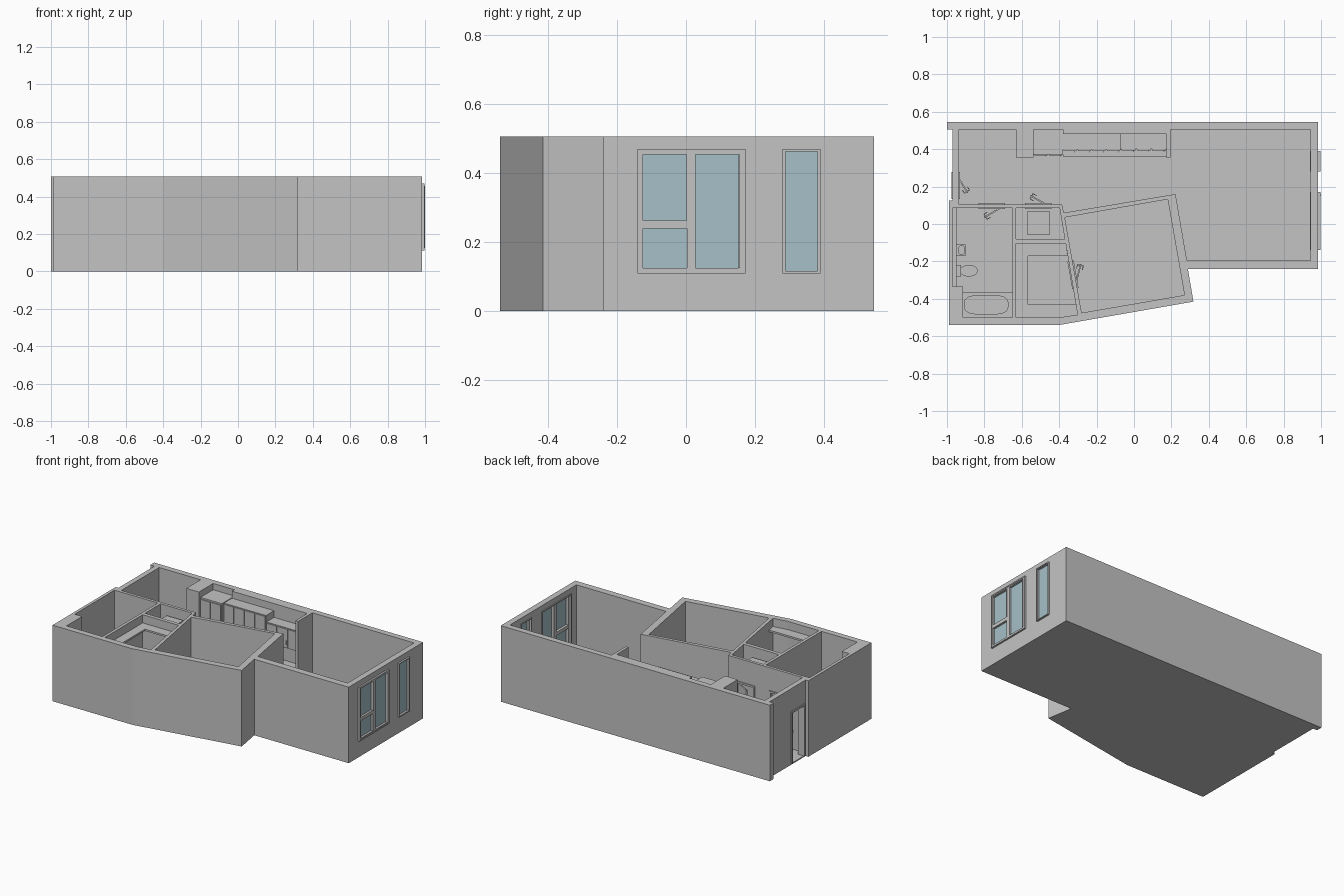
import bpy, bmesh, math
from mathutils import Matrix, Vector

if "Cube" in bpy.data.objects:
    bpy.data.objects.remove(bpy.data.objects["Cube"])

H, FLOOR, DOOR_H = 0.507, 0.008, 0.345


def material(name, colour):
    m = bpy.data.materials.new(name)
    m.use_nodes = True
    m.diffuse_color = colour
    m.node_tree.nodes["Principled BSDF"].inputs["Base Color"].default_value = colour
    return m


GREY = material("plaster_grey", (0.55, 0.55, 0.55, 1))
GLASS = material("window_glass", (0.38, 0.53, 0.58, 1))


def finish(name, bm, mat=GREY):
    bmesh.ops.recalc_face_normals(bm, faces=bm.faces)
    mesh = bpy.data.meshes.new(name)
    bm.to_mesh(mesh)
    bm.free()
    mesh.materials.append(mat)
    ob = bpy.data.objects.new(name, mesh)
    bpy.context.collection.objects.link(ob)
    return ob


def prism(name, outline, z0, z1, mat=GREY):
    bm = bmesh.new()
    face = bm.faces.new([bm.verts.new((x, y, z0)) for x, y in outline])
    top = bmesh.ops.extrude_face_region(bm, geom=[face])["geom"]
    bmesh.ops.translate(bm, vec=(0, 0, z1 - z0),
                        verts=[v for v in top if isinstance(v, bmesh.types.BMVert)])
    return finish(name, bm, mat)


def box(name, x, y, z, mat=GREY):
    return prism(name, [(x[0], y[0]), (x[1], y[0]), (x[1], y[1]), (x[0], y[1])], *z, mat)


def oval(cx, cy, rx, ry, power=1.0, n=32):
    pts = []
    for i in range(n):
        c, s = math.cos(math.tau * i / n), math.sin(math.tau * i / n)
        pts.append((cx + rx * math.copysign(abs(c) ** power, c),
                    cy + ry * math.copysign(abs(s) ** power, s)))
    return pts


def cut(target, cutter):
    cutter.hide_render = True
    mod = target.modifiers.new("cut", 'BOOLEAN')
    mod.operation, mod.solver, mod.object = 'DIFFERENCE', 'EXACT', cutter
    bpy.context.view_layer.objects.active = target
    bpy.ops.object.modifier_apply(modifier=mod.name)
    bpy.data.objects.remove(cutter)


def place(ob, x, y, angle):
    ob.data.transform(Matrix.Translation((x, y, 0)) @ Matrix.Rotation(angle, 4, 'Z'))
    return ob


# Outer shell with a thin floor
shell = prism("apartment_walls", [
    (-1, 0.545), (-1, 0.505), (-0.97, 0.505), (-0.97, 0.125), (-0.99, 0.125), (-0.99, -0.54),
    (-0.4, -0.54), (0.318, -0.415), (0.288, -0.24), (0.985, -0.24), (0.985, 0.545)], 0, H)

# Rooms hollowed out of the shell
rooms = {
    "living_room": [
        (-0.935, 0.505), (-0.63, 0.505), (-0.63, 0.355), (-0.537, 0.355), (-0.537, 0.505),
        (-0.38, 0.505), (-0.38, 0.48), (0.175, 0.48), (0.175, 0.355), (0.195, 0.355),
        (0.195, 0.505), (0.945, 0.505), (0.945, -0.195), (0.283, -0.195), (0.222, 0.16),
        (-0.375, 0.06), (-0.385, 0.105), (-0.935, 0.105)],
    "bedroom": [(-0.37, 0.035), (0.18, 0.132), (0.27, -0.38), (-0.28, -0.475)],
    "bathroom": [(-0.97, 0.085), (-0.65, 0.085), (-0.65, -0.5), (-0.915, -0.5),
                 (-0.915, -0.335), (-0.97, -0.335)],
    "utility": [(-0.63, 0.085), (-0.398, 0.085), (-0.37, -0.08), (-0.63, -0.08)],
    "wardrobe": [(-0.63, -0.105), (-0.365, -0.105), (-0.302, -0.485), (-0.4, -0.5), (-0.63, -0.5)],
}
for name, outline in rooms.items():
    cut(shell, prism(name + "_cutter", outline, FLOOR, H + 0.1))


# Doorways: opening, trim, and an open leaf with lever handles
def doorway(name, hinge, angle, depth, width, swing):
    cut(shell, place(box("door_cutter", (0, width), (-0.04, 0.04), (FLOOR, DOOR_H)), *hinge, angle))
    y = (-depth / 2 - 0.006, depth / 2 + 0.006)
    for part, x, z in (("left_trim", (-0.01, 0.002), (FLOOR, DOOR_H)),
                       ("right_trim", (width - 0.002, width + 0.01), (FLOOR, DOOR_H)),
                       ("top_trim", (-0.01, width + 0.01), (DOOR_H - 0.002, DOOR_H + 0.01))):
        place(box(name + "_" + part, x, y, z), *hinge, angle)
    place(box(name + "_leaf", (0, width - 0.005), (-0.004, 0.004), (FLOOR, DOOR_H - 0.005)),
          *hinge, swing)
    place(box(name + "_spindle", (width - 0.016, width - 0.01), (-0.016, 0.016), (0.165, 0.171)),
          *hinge, swing)
    for side in (-1, 1):
        place(box(name + "_lever", (width - 0.034, width - 0.01),
                  (side * 0.016 - 0.002, side * 0.016 + 0.002), (0.165, 0.171)), *hinge, swing)


rad = math.radians
doorway("entrance_door", (-0.9525, 0.268), rad(-90), 0.035, 0.125, rad(-58))
doorway("bathroom_door", (-0.7, 0.095), rad(180), 0.02, 0.122, rad(211))
doorway("utility_door", (-0.452, 0.095), rad(180), 0.02, 0.122, rad(151))
doorway("bedroom_door", (-0.315, -0.335), rad(100), 0.022, 0.13, rad(76))


# Windows in the right wall
def window(name, y, z, panes, rim):
    cut(shell, box("window_cutter", (0.9, 1.05), y, z))
    frame = box(name + "_frame", (0.955, 0.994), y, z)
    for py, pz in panes:
        cut(frame, box("pane_cutter", (0.9, 1.05), py, pz))
        box(name + "_glass", (0.972, 0.980), py, pz, GLASS)
    for i in (0, 1):
        s = (-1, 1)[i]
        box(name + "_jamb", (0.94, 0.997), sorted((y[i], y[i] - s * rim)), z)
        box(name + "_rail", (0.94, 0.997), y, sorted((z[i], z[i] - s * rim)))


window("wide_window", (-0.14, 0.172), (0.11, 0.47),
       [((-0.125, 0.003), (0.263, 0.455)), ((-0.125, 0.003), (0.125, 0.24)),
        ((0.028, 0.157), (0.125, 0.455))], 0.008)
window("narrow_window", (0.28, 0.39), (0.11, 0.47), [((0.288, 0.382), (0.117, 0.463))], 0.005)
box("wide_window_fixed_bar", (0.98, 0.998), (0.002, 0.006), (0.26, 0.455))
box("wide_window_sash_bar", (0.98, 1.0), (0.152, 0.157), (0.125, 0.455))

# Kitchen: tall cupboard, base units, worktop and wall cupboards
box("tall_cupboard", (-0.537, -0.38), (0.372, 0.505), (FLOOR, 0.465))
box("base_units", (-0.38, 0.175), (0.372, 0.48), (FLOOR, 0.14))
box("worktop", (-0.38, 0.175), (0.362, 0.48), (0.14, 0.15))
box("wall_cupboards", (-0.38, -0.07), (0.395, 0.48), (0.25, 0.46))
box("cooker_hood_cupboards", (-0.07, 0.175), (0.4, 0.48), (0.28, 0.415))


def cupboard_doors(name, x0, x1, count, front, z):
    step = (x1 - x0) / count
    for i in range(count):
        a, b = x0 + i * step + 0.004, x0 + (i + 1) * step - 0.004
        box(name, (a, b), (front - 0.006, front), z)
        box(name + "_handle", (b - 0.012, b - 0.008), (front - 0.012, front - 0.006),
            (z[0] + 0.02, z[0] + 0.05))


cupboard_doors("tall_door", -0.537, -0.38, 2, 0.372, (0.02, 0.455))
cupboard_doors("base_door", -0.38, 0.175, 7, 0.372, (0.025, 0.135))
cupboard_doors("wall_door", -0.38, -0.07, 4, 0.395, (0.255, 0.455))
cupboard_doors("hood_door", -0.07, 0.175, 3, 0.4, (0.285, 0.41))

# Bathtub with a hollow basin and an apron
tub = box("bathtub", (-0.915, -0.65), (-0.5, -0.365), (FLOOR, 0.1))
cut(tub, prism("basin_cutter", oval(-0.79, -0.432, 0.118, 0.052, 0.6), 0.03, 0.2))
rim = prism("bathtub_rim", oval(-0.79, -0.432, 0.123, 0.057, 0.6), 0.1, 0.106)
cut(rim, prism("rim_cutter", oval(-0.79, -0.432, 0.116, 0.05, 0.6), 0.05, 0.2))

# Toilet and washbasin
box("toilet_tank", (-0.965, -0.925), (-0.28, -0.22), (FLOOR, 0.13))
prism("toilet_bowl", oval(-0.885, -0.25, 0.045, 0.028), FLOOR, 0.065)
prism("toilet_seat", oval(-0.883, -0.25, 0.048, 0.031), 0.065, 0.073)
sink = box("washbasin", (-0.95, -0.9), (-0.17, -0.11), (0.1, 0.14))
cut(sink, prism("sink_cutter", oval(-0.922, -0.14, 0.016, 0.023, 0.7), 0.115, 0.2))
box("washbasin_panel", (-0.97, -0.95), (-0.335, 0.085), (FLOOR, 0.19))

# Utility cabinet and wardrobe shelf running round three walls
box("utility_cabinet", (-0.573, -0.45), (-0.055, 0.068), (FLOOR, 0.45))
for level in (0.25, 0.44):
    prism("wardrobe_shelf", [
        (-0.63, -0.105), (-0.365, -0.105), (-0.355, -0.17), (-0.567, -0.17), (-0.567, -0.43),
        (-0.311, -0.43), (-0.302, -0.485), (-0.4, -0.5), (-0.63, -0.5)], level, level + 0.012)
